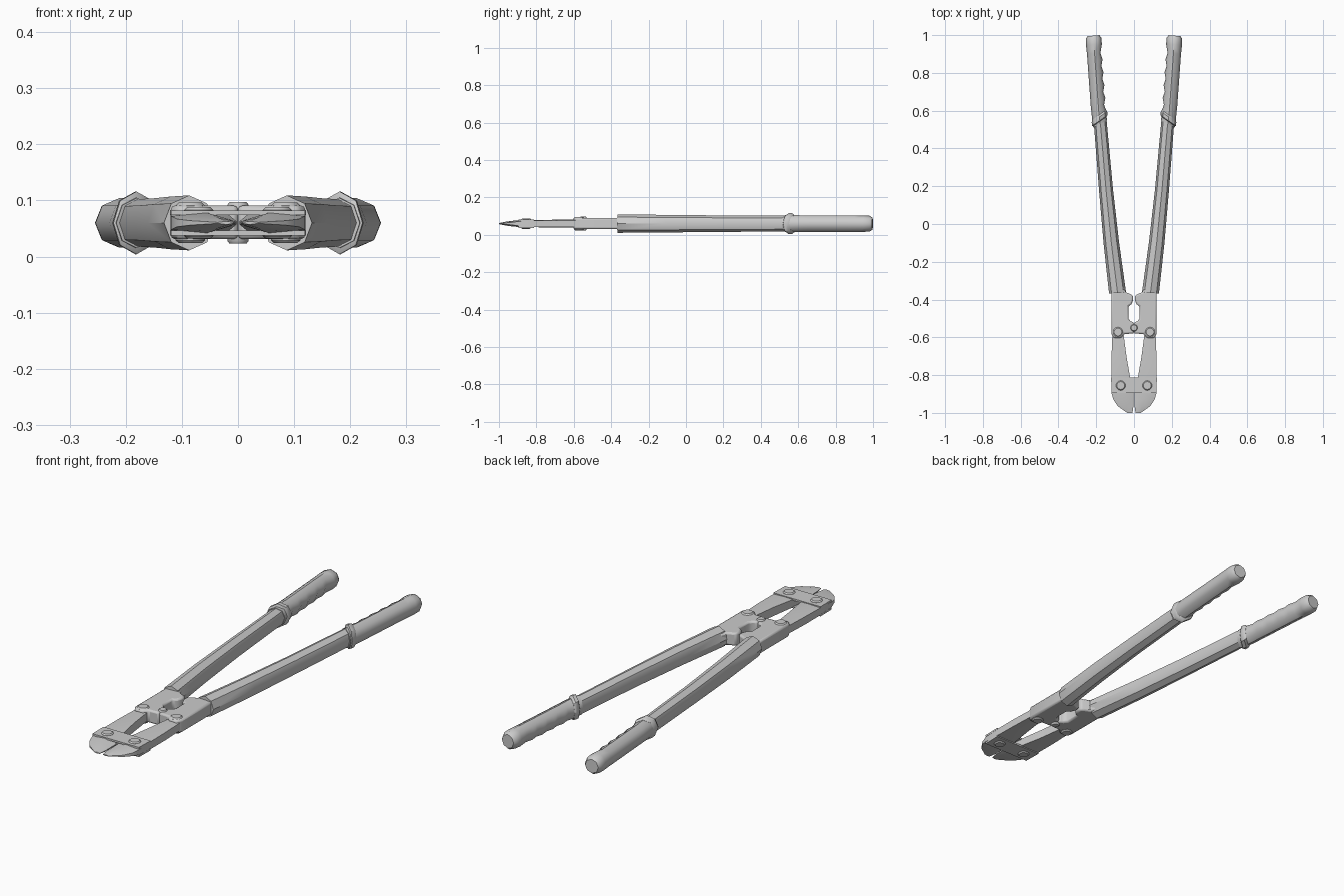
import bpy, bmesh, math

if "Cube" in bpy.data.objects:
    bpy.data.objects.remove(bpy.data.objects["Cube"])

ZC = 0.06  # mid plane height of the tool


def finish(name, bm, mirror=False, bevel=0.0, angle=40):
    bmesh.ops.recalc_face_normals(bm, faces=bm.faces)
    me = bpy.data.meshes.new(name)
    bm.to_mesh(me)
    bm.free()
    ob = bpy.data.objects.new(name, me)
    bpy.context.collection.objects.link(ob)
    bpy.ops.object.select_all(action='DESELECT')
    bpy.context.view_layer.objects.active = ob
    ob.select_set(True)
    bpy.ops.object.shade_smooth_by_angle(angle=math.radians(angle))
    if bevel:
        b = ob.modifiers.new("bevel", 'BEVEL')
        b.width, b.segments, b.limit_method = bevel, 2, 'ANGLE'
        b.angle_limit = math.radians(50)
    if mirror:
        m = ob.modifiers.new("mirror", 'MIRROR')
        m.use_mirror_merge = False
    return ob


def loft(name, rings, **kw):
    bm = bmesh.new()
    vs = [[bm.verts.new(p) for p in r] for r in rings]
    n = len(vs[0])
    for a, b in zip(vs, vs[1:]):
        for i in range(n):
            j = (i + 1) % n
            bm.faces.new((a[i], a[j], b[j], b[i]))
    bm.faces.new(vs[0])
    bm.faces.new(vs[-1])
    return finish(name, bm, **kw)


def ring(x, y, rx, rz, tilt=0.08, dent=0.0, n=8):
    # tilt leans the ring in y; dent pushes the inner side outwards
    pts = []
    for i in range(n):
        a = 2 * math.pi * i / n
        c, s = math.cos(a), math.sin(a)
        px = rx * c + dent * max(0, -c)
        pts.append((x + px, y - tilt * px, ZC + rz * s))
    return pts


def prism(name, pts, z0, z1, **kw):
    return loft(name, [[(x, y, z) for x, y in pts] for z in (z0, z1)], **kw)


def rivet(name, x, y, r, h, mirror):
    circ = lambda k, z: [(x + k * r * math.cos(i * math.pi / 6),
                          y + k * r * math.sin(i * math.pi / 6), ZC + z) for i in range(12)]
    return loft(name, [circ(.8, -h), circ(1, -h + .005), circ(1, h - .005), circ(.8, h)],
                mirror=mirror)


# handle tubes
loft("handle_tubes", [ring(.087, -.365, .045, .049), ring(.120, -.10, .041, .047),
                      ring(.148, .18, .037, .044), ring(.182, .58, .034, .042)], mirror=True)

# grips with finger grooves on the inner side
grip = [ring(.180, .53, .037, .045, .5), ring(.187, .60, .039, .045)]
for i in range(9):
    y = .63 + i * .034
    grip.append(ring(.187 + (y - .6) * .072, y, .040, .044, dent=.009 if i % 2 == 0 else .0))
grip += [ring(.212, .95, .042, .044), ring(.214, .983, .041, .042), ring(.215, .997, .032, .032)]
loft("grips", grip, mirror=True, angle=50)

# slanted grip collars
loft("grip_collars", [ring(.181, .543, .036, .046, .7), ring(.181, .548, .041, .056, .7),
                      ring(.183, .567, .041, .056, .7), ring(.184, .578, .037, .046, .7)],
     mirror=True)

# linkage brackets joining handles and jaws
prism("linkage_brackets", [
    (.12, -.33), (.12, -.58), (.108, -.603), (.068, -.603), (.052, -.582), (.0, -.58),
    (.0, -.522), (.018, -.515), (.030, -.50), (.030, -.435), (.013, -.425), (.004, -.40),
    (.006, -.378), (.022, -.37), (.045, -.36), (.055, -.33)],
    ZC - .029, ZC + .031, mirror=True, bevel=.008)

# jaws: inner edge, ridge and outer edge sections running to the tip
jaw = []
for y, xi, xm, xo, hi, hm, ho in (
        (-.57, .057, .085, .114, .020, .021, .018),
        (-.70, .040, .080, .119, .020, .021, .018),
        (-.81, .021, .070, .120, .018, .019, .017),
        (-.895, .003, .055, .119, .003, .018, .012),
        (-.93, .003, .046, .109, .002, .015, .007),
        (-.965, .003, .038, .085, .002, .010, .004),
        (-1.0, .008, .020, .036, .001, .003, .001)):
    jaw.append([(xi, y, ZC + hi), (xm, y, ZC + hm), (xo, y, ZC + ho),
                (xo, y, ZC - ho), (xm, y, ZC - hm), (xi, y, ZC - hi)])
loft("jaws", jaw, mirror=True, angle=30)

# cross straps above and below the jaws
strap = [(-.119, -.895), (.119, -.895), (.121, -.812), (-.121, -.812)]
for name, s in (("upper_strap", 1), ("lower_strap", -1)):
    prism(name, strap, ZC + s * .014, ZC + s * .0225)

# bolts and rivets
rivet("jaw_bolts", .07, -.855, .026, .028, True)
rivet("linkage_rivets", .085, -.572, .026, .036, True)
rivet("centre_rivet", 0, -.55, .019, .037, False)
